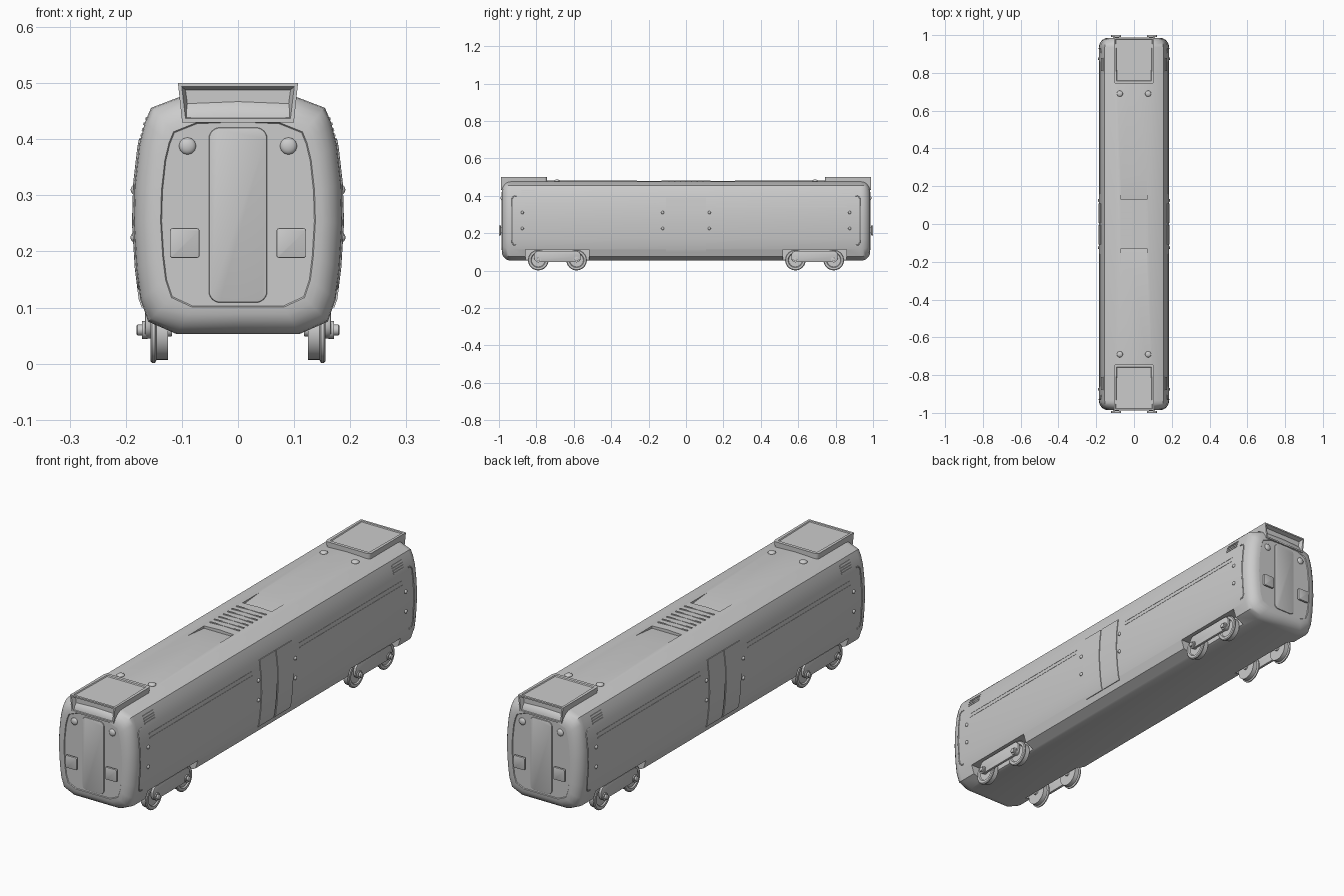
import bpy, bmesh, math
from mathutils import Matrix, Vector

if "Cube" in bpy.data.objects:
    bpy.data.objects.remove(bpy.data.objects["Cube"], do_unlink=True)

grey = bpy.data.materials.new("plain_grey")
grey.use_nodes = True
COLOUR = (0.6, 0.6, 0.6, 1)
grey.diffuse_color = COLOUR
grey.node_tree.nodes["Principled BSDF"].inputs["Base Color"].default_value = COLOUR

# Right half of the body cross-section, from roof centre down to floor centre
HALF = [(0, .481), (.1, .477), (.155, .456), (.166, .43), (.176, .39), (.184, .32),
        (.186, .25), (.181, .17), (.174, .115), (.16, .075), (.11, .053), (0, .053)]
MID_Z = 0.266


def finish(name, bm, angle=32):
    bmesh.ops.recalc_face_normals(bm, faces=bm.faces)
    mesh = bpy.data.meshes.new(name)
    bm.to_mesh(mesh)
    bm.free()
    mesh.materials.append(grey)
    mesh.shade_smooth()
    mesh.set_sharp_from_angle(angle=math.radians(angle))
    obj = bpy.data.objects.new(name, mesh)
    bpy.context.collection.objects.link(obj)
    return obj


def box(name, centre, size, axis=None, corner=0, edge=0):
    """Box with corners rounded around one axis, then a small bevel on all edges."""
    bm = bmesh.new()
    bmesh.ops.create_cube(bm, size=1)
    bmesh.ops.scale(bm, vec=size, verts=bm.verts)
    if corner:
        along = [e for e in bm.edges
                 if abs((e.verts[0].co - e.verts[1].co).normalized()[axis]) > 0.9]
        bmesh.ops.bevel(bm, geom=along, offset=corner, segments=6, profile=0.5, affect='EDGES')
    if edge:
        rim = [e for e in bm.edges if e.calc_face_angle(0) > 0.8]
        bmesh.ops.bevel(bm, geom=rim, offset=edge, segments=2, profile=0.5, affect='EDGES')
    bmesh.ops.translate(bm, vec=centre, verts=bm.verts)
    return finish(name, bm)


def prism(name, points, y0, y1):
    """Extrude an (x, z) outline along y."""
    bm = bmesh.new()
    face = bm.faces.new([bm.verts.new((x, y0, z)) for x, z in points])
    new = bmesh.ops.extrude_face_region(bm, geom=[face])["geom"]
    bmesh.ops.translate(bm, vec=(0, y1 - y0, 0),
                        verts=[v for v in new if isinstance(v, bmesh.types.BMVert)])
    return finish(name, bm)


def lathe_x(name, profile, centre, side, steps=32):
    """Revolve an (x, radius) profile around the x direction."""
    bm = bmesh.new()
    verts = [bm.verts.new((x * side, 0, r)) for x, r in profile]
    edges = [bm.edges.new(pair) for pair in zip(verts, verts[1:])]
    bmesh.ops.spin(bm, geom=verts + edges, cent=(0, 0, 0), axis=(1, 0, 0),
                   angle=math.tau, steps=steps)
    bmesh.ops.remove_doubles(bm, verts=bm.verts, dist=1e-5)
    bmesh.ops.translate(bm, vec=centre, verts=bm.verts)
    return finish(name, bm)


def dome(name, centre, scale):
    bm = bmesh.new()
    bmesh.ops.create_uvsphere(bm, u_segments=20, v_segments=12, radius=1)
    bmesh.ops.scale(bm, vec=scale, verts=bm.verts)
    bmesh.ops.translate(bm, vec=centre, verts=bm.verts)
    return finish(name, bm, 60)


def wall_x(z):
    """Half width of the body at height z."""
    for (xa, za), (xb, zb) in zip(HALF[1:], HALF[2:]):
        if zb <= z <= za:
            return xa + (xb - xa) * (za - z) / (za - zb)
    return 0.1


def skin(name, side, y0, y1, z0, z1, lift):
    """Thin plate that follows the curved side wall."""
    levels = sorted({z0, z1} | {z for _, z in HALF if z0 < z < z1})
    outer = [(side * (wall_x(z) + lift), z) for z in levels]
    inner = [(side * (wall_x(z) - 0.006), z) for z in reversed(levels)]
    return prism(name, outer + inner, y0, y1)


def cut(target, cutter):
    mod = target.modifiers.new("cut", 'BOOLEAN')
    mod.operation, mod.solver, mod.object = 'DIFFERENCE', 'EXACT', cutter
    bpy.context.view_layer.objects.active = target
    bpy.ops.object.modifier_apply(modifier=mod.name)
    bpy.data.objects.remove(cutter, do_unlink=True)


# Body shell: rings that shrink around the rounded ends, with a sunk end panel
outline = HALF + [(-x, z) for x, z in reversed(HALF[1:-1])]
arc = [(0.935 + 0.05 * math.sin(a), 0.048 * (1 - math.cos(a)))
       for a in (i * math.pi / 12 for i in range(7))] + [(0.982, 0.05)]
rings = [(-y, d) for y, d in reversed(arc)] + arc
bm = bmesh.new()
loops = []
for y, d in rings:
    sx, sz = 1 - d / 0.186, 1 - d / 0.214
    loops.append([bm.verts.new((x * sx, y, MID_Z + (z - MID_Z) * sz)) for x, z in outline])
for a, b in zip(loops, loops[1:]):
    for i in range(len(a)):
        j = (i + 1) % len(a)
        bm.faces.new((a[i], a[j], b[j], b[i]))
bm.faces.new(loops[0])
bm.faces.new(loops[-1])
body = finish("body", bm, 40)

# Wheel niches and sloping roof hatches cut into the shell
for e in (-1, 1):
    for s in (-1, 1):
        cut(body, box("niche_cutter", (s * 0.17, e * 0.688, 0.07), (0.1, 0.34, 0.084)))
    bm = bmesh.new()
    low, high = (0.13, 0.468), (0.275, 0.4815)
    wedge = [bm.verts.new((-0.07, e * y, z)) for y, z in (low, high, (0.275, 0.52), (0.13, 0.52))]
    face = bm.faces.new(wedge)
    new = bmesh.ops.extrude_face_region(bm, geom=[face])["geom"]
    bmesh.ops.translate(bm, vec=(0.14, 0, 0),
                        verts=[v for v in new if isinstance(v, bmesh.types.BMVert)])
    cut(body, finish("hatch_cutter", bm))
body.data.shade_smooth()
body.data.set_sharp_from_angle(angle=math.radians(40))

# Roof ribs between the hatches
for i in range(7):
    box("roof_rib", (0, -0.09 + i * 0.03, 0.479), (0.14, 0.006, 0.006))

for e in (-1, 1):
    end = "front" if e < 0 else "back"

    # Sign box with a sunk window and a sunk top panel
    bm = bmesh.new()
    bmesh.ops.create_cube(bm, size=1)
    bmesh.ops.scale(bm, vec=(0.214, 0.245, 0.07), verts=bm.verts)
    for v in bm.verts:
        if v.co.z < 0:
            v.co.x *= 0.93
    posts = [edge for edge in bm.edges if all(v.co.y * e < 0 for v in edge.verts)
             and abs(edge.verts[0].co.x - edge.verts[1].co.x) < 0.05]
    bmesh.ops.bevel(bm, geom=posts, offset=0.014, segments=4, profile=0.5, affect='EDGES')
    bm.normal_update()
    window = next(f for f in bm.faces if f.normal.y * e > 0.9)
    lid = max(bm.faces, key=lambda f: f.normal.z)
    bmesh.ops.inset_individual(bm, faces=[window], thickness=0.009, depth=0)
    bmesh.ops.inset_individual(bm, faces=[window], thickness=0.009, depth=-0.018)
    bmesh.ops.inset_individual(bm, faces=[lid], thickness=0.014, depth=0)
    bmesh.ops.inset_individual(bm, faces=[lid], thickness=0.003, depth=-0.004)
    bmesh.ops.translate(bm, vec=(0, e * 0.8655, 0.465), verts=bm.verts)
    finish(end + "_sign_box", bm)

    # End door, lamps, coupling pads and roof knobs
    box(end + "_door", (0, e * 0.982, 0.265), (0.104, 0.008, 0.312), 1, 0.02, 0.003)
    for s in (-1, 1):
        dome(end + "_lamp", (s * 0.09, e * 0.983, 0.388), (0.015, 0.008, 0.015))
        box(end + "_pad_neck", (s * 0.095, e * 0.984, 0.215), (0.03, 0.016, 0.03))
        box(end + "_pad", (s * 0.095, e * 0.995, 0.215), (0.053, 0.01, 0.053), 1, 0.005, 0.002)
        dome(end + "_roof_knob", (s * 0.075, e * 0.69, 0.479), (0.016, 0.016, 0.008))

for s in (-1, 1):
    side = "left" if s > 0 else "right"
    for e in (-1, 1):
        # Centre doors, trim lines and shoulder vents
        skin(side + "_door", s, *sorted((e * 0.004, e * 0.108)), 0.1, 0.39, 0.003)
        for z in (0.34, 0.358):
            skin(side + "_trim", s, *sorted((e * 0.16, e * 0.86)), z, z + 0.004, 0.0012)
        for i in range(4):
            skin(side + "_vent", s, *sorted((e * 0.81, e * 0.88)), 0.405 + i * 0.01,
                 0.41 + i * 0.01, 0.002)

        # Studs beside the doors and near the ends
        for y in (0.125, 0.875):
            for z in (0.225, 0.31):
                dome(side + "_stud", (s * (wall_x(z) + 0.001), e * y, z), (0.006, 0.008, 0.008))

        # Bracket-shaped seam at the end of the side wall
        seam = bpy.data.curves.new(side + "_end_seam", 'CURVE')
        seam.dimensions, seam.bevel_depth, seam.bevel_resolution = '3D', 0.003, 1
        path = [(0.905, 0.135), (0.922, 0.138), (0.93, 0.15), (0.93, 0.17), (0.93, 0.25),
                (0.93, 0.32), (0.93, 0.385), (0.922, 0.397), (0.905, 0.4)]
        line = seam.splines.new('POLY')
        line.points.add(len(path) - 1)
        for p, (y, z) in zip(line.points, path):
            p.co = (s * wall_x(z), e * y, z, 1)
        seam.materials.append(grey)
        bpy.context.collection.objects.link(bpy.data.objects.new(side + "_end_seam", seam))

        # Bogie: side bar and two flanged wheels with axle caps
        box(side + "_bogie_bar", (s * 0.16, e * 0.688, 0.075), (0.012, 0.25, 0.06), 0, 0.025, 0.003)
        for y in (0.585, 0.79):
            lathe_x(side + "_wheel", [(.125, 0), (.125, .049), (.145, .049), (.148, .055),
                                      (.153, .055), (.156, .051), (.156, .04), (.151, .036),
                                      (.151, 0)], (0, e * y, 0.056), s)
            lathe_x(side + "_axle_cap", [(.118, 0), (.118, .011), (.166, .016), (.171, .016),
                                         (.171, .01), (.179, .01), (.181, .007), (.181, 0)],
                    (0, e * y, 0.06), s, 20)
